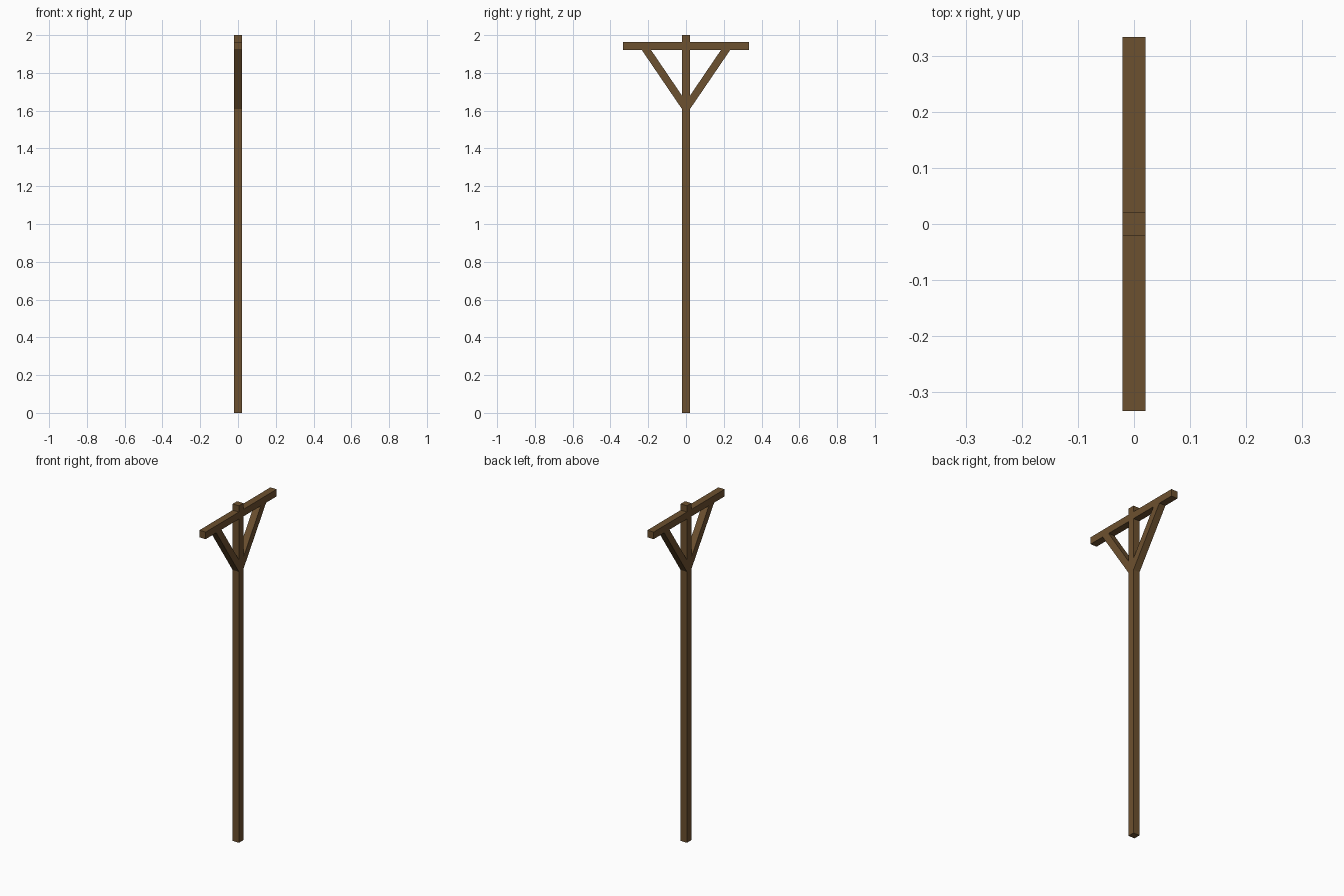
import bpy, bmesh

if "Cube" in bpy.data.objects:
    bpy.data.objects.remove(bpy.data.objects["Cube"])

H = 0.0208          # half thickness of every timber
BAR_LOW, BAR_TOP = 1.921, 1.963
REACH = 0.333       # half length of the cross bar

wood = bpy.data.materials.new("brown_wood")
wood.diffuse_color = (0.152, 0.082, 0.029, 1)
wood.use_nodes = True
wood.node_tree.nodes["Principled BSDF"].inputs["Base Color"].default_value = wood.diffuse_color


def timber(name, profile):
    """Extrude a (y, z) outline across the timber thickness in x."""
    bm = bmesh.new()
    face = bm.faces.new([bm.verts.new((-H, y, z)) for y, z in profile])
    ext = bmesh.ops.extrude_face_region(bm, geom=[face])
    verts = [g for g in ext["geom"] if isinstance(g, bmesh.types.BMVert)]
    bmesh.ops.translate(bm, verts=verts, vec=(2 * H, 0, 0))
    bmesh.ops.recalc_face_normals(bm, faces=bm.faces)
    mesh = bpy.data.meshes.new(name)
    bm.to_mesh(mesh)
    bm.free()
    mesh.materials.append(wood)
    obj = bpy.data.objects.new(name, mesh)
    bpy.context.collection.objects.link(obj)
    return obj


def box(name, y0, y1, z0, z1):
    return timber(name, [(y0, z0), (y1, z0), (y1, z1), (y0, z1)])


# Upright post
box("post", -H, H, 0, 2)

# Cross bar through the post, and a diagonal brace under each arm
for side, label in ((-1, "front"), (1, "back")):
    box(label + "_cross_arm", side * H, side * REACH, BAR_LOW, BAR_TOP)
    timber(label + "_brace", [(side * y, z) for y, z in (
        (H, 1.608), (0.234, BAR_LOW), (0.185, BAR_LOW), (H, 1.679))])
